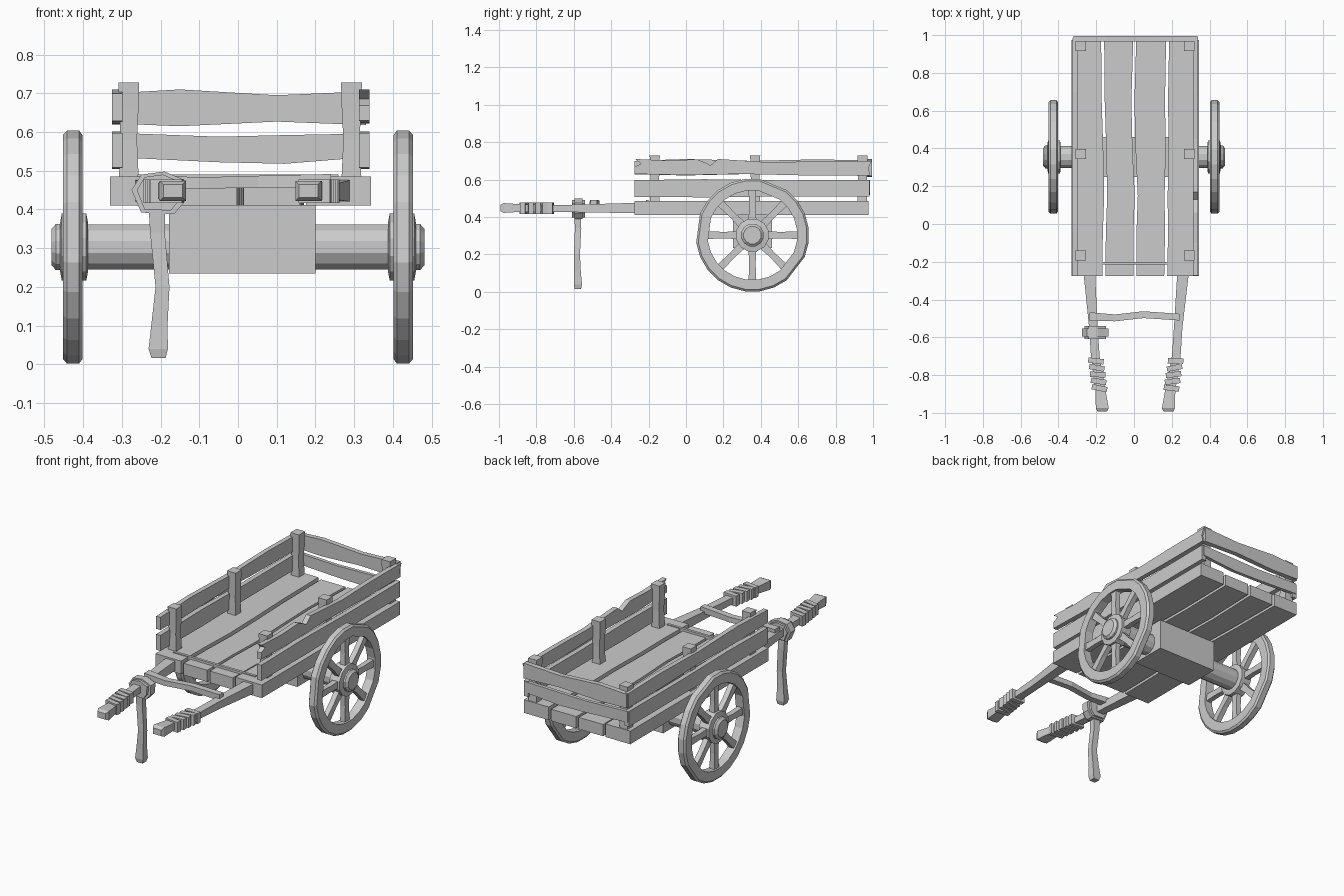
import bpy, bmesh, math, random
from mathutils import Vector, Matrix

if "Cube" in bpy.data.objects:
    bpy.data.objects.remove(bpy.data.objects["Cube"])

random.seed(4)

def finish(name, bm):
    bmesh.ops.recalc_face_normals(bm, faces=bm.faces[:])
    me = bpy.data.meshes.new(name)
    bm.to_mesh(me)
    bm.free()
    ob = bpy.data.objects.new(name, me)
    bpy.context.collection.objects.link(ob)
    return ob

def prism(name, pts, plane, w0, w1):
    """Extrude a 2D outline; plane is 'xy', 'yz' or 'xz', w is the remaining axis."""
    def place(u, v, w):
        return {'xy': (u, v, w), 'yz': (w, u, v), 'xz': (u, w, v)}[plane]
    bm = bmesh.new()
    a = [bm.verts.new(place(u, v, w0)) for u, v in pts]
    b = [bm.verts.new(place(u, v, w1)) for u, v in pts]
    bm.faces.new(a)
    bm.faces.new(b[::-1])
    for i in range(len(a)):
        j = (i + 1) % len(a)
        bm.faces.new((a[i], a[j], b[j], b[i]))
    return finish(name, bm)

def band(stations):
    """Outline from (position, low, high) stations."""
    return [(t, lo) for t, lo, hi in stations] + [(t, hi) for t, lo, hi in reversed(stations)]

def box(name, x0, x1, y0, y1, z0, z1):
    return prism(name, [(x0, y0), (x1, y0), (x1, y1), (x0, y1)], 'xy', z0, z1)

def bar(name, stations, axis):
    """Square-section loft; stations are (centre, width, height), sections square to axis."""
    u, v = {'x': ((0, 1, 0), (0, 0, 1)), 'y': ((1, 0, 0), (0, 0, 1)), 'z': ((1, 0, 0), (0, 1, 0))}[axis]
    u, v = Vector(u), Vector(v)
    bm = bmesh.new()
    rings = [[bm.verts.new(Vector(c) + u * w / 2 * a + v * h / 2 * b)
              for a, b in ((-1, -1), (1, -1), (1, 1), (-1, 1))] for c, w, h in stations]
    for p, q in zip(rings, rings[1:]):
        for i in range(4):
            j = (i + 1) % 4
            bm.faces.new((p[i], p[j], q[j], q[i]))
    bm.faces.new(rings[0])
    bm.faces.new(rings[-1])
    return finish(name, bm)

AY, AZ = 0.355, 0.303   # axle position

def lathe_x(name, prof, n, closed, side, nicks=()):
    """Revolve (x, radius) profile around the axle."""
    bm = bmesh.new()
    rings = []
    for i in range(n):
        a = 2 * math.pi * (i + 0.5) / n
        k = 0.965 if i in nicks else 1
        rings.append([bm.verts.new((side * x, AY + r * k * math.cos(a), AZ + r * k * math.sin(a)))
                      for x, r in prof])
    m = len(prof)
    for i in range(n):
        p, q = rings[i], rings[(i + 1) % n]
        for j in range(m if closed else m - 1):
            k = (j + 1) % m
            bm.faces.new((p[j], p[k], q[k], q[j]))
    if not closed:
        bm.faces.new([r[0] for r in rings])
        bm.faces.new([r[-1] for r in rings])
    return finish(name, bm)

# Wheels, hubs, spokes and axle halves
for side, tag in ((-1, "left"), (1, "right")):
    lathe_x(tag + "_wheel_rim", [(0.402, 0.24), (0.402, 0.292), (0.41, 0.303), (0.442, 0.303),
                                 (0.452, 0.292), (0.452, 0.24)], 24, True, side, (4, 11, 21))
    lathe_x(tag + "_hub", [(0.388, 0.07), (0.392, 0.09), (0.455, 0.09), (0.46, 0.062),
                           (0.47, 0.062), (0.482, 0.048)], 12, False, side)
    lathe_x(tag + "_axle", [(0.15, 0.06), (0.40, 0.06)], 12, False, side)
    for i in range(8):
        s = bar(tag + "_spoke", [((0, 0, 0.06), 0.03, 0.045), ((0, 0, 0.15), 0.03, 0.034),
                                 ((0, 0, 0.25), 0.03, 0.042)], 'z')
        s.data.transform(Matrix.Translation((side * 0.427, AY, AZ)) @ Matrix.Rotation(i * math.pi / 4, 4, 'X'))

# Axle block under the bed
box("axle_block", -0.178, 0.20, 0.25, 0.46, 0.235, 0.412)

# Bed planks with wavy gaps
ys = (-0.275, -0.05, 0.15, 0.4, 0.65, 0.975)
gaps = [(-0.160, -0.157, -0.150, -0.155, -0.163, -0.166),
        (0.006, 0.005, 0.012, 0.0, -0.006, 0.004),
        (0.168, 0.172, 0.17, 0.176, 0.172, 0.178)]
edges = [(-0.33,) * 6] + gaps + [(0.343,) * 6]
for i in range(4):
    l = 0.0 if i == 0 else 0.008
    r = 0.0 if i == 3 else 0.008
    pts = [(a + l, y) for a, y in zip(edges[i], ys)] + \
          [(b - r, y) for b, y in reversed(list(zip(edges[i + 1], ys)))]
    prism("bed_plank", pts, 'xy', 0.41, 0.485 if i in (0, 3) else 0.477)
box("front_sill", -0.26, 0.26, -0.215, -0.2, 0.46, 0.49)

# Corner and middle posts
for x in (-0.282, 0.293):
    for y in (-0.167, 0.37, 0.943):
        bar("post", [((x, y, 0.45), 0.054, 0.054), ((x, y, 0.58), 0.042, 0.046),
                     ((x, y, 0.66), 0.05, 0.05), ((x, y, 0.728), 0.054, 0.054)], 'z')

# Side rails
lower = band([(-0.275, 0.508, 0.597), (0.1, 0.505, 0.602), (0.5, 0.51, 0.596), (0.98, 0.51, 0.598)])
left_up = band([(-0.275, 0.628, 0.7), (0.0, 0.622, 0.71), (0.35, 0.63, 0.7), (0.7, 0.622, 0.708), (0.985, 0.62, 0.702)])
right_up = [(-0.275, 0.63), (0.0, 0.624), (0.3, 0.63), (0.65, 0.622), (0.985, 0.622), (0.975, 0.66),
            (0.992, 0.698), (0.7, 0.698), (0.45, 0.692), (0.17, 0.71), (0.13, 0.675), (0.11, 0.688),
            (0.06, 0.708), (-0.1, 0.702), (-0.272, 0.71), (-0.24, 0.685), (-0.275, 0.668)]
prism("left_lower_rail", lower, 'yz', -0.325, -0.298)
prism("left_upper_rail", left_up, 'yz', -0.325, -0.298)
prism("right_lower_rail", lower, 'yz', 0.312, 0.34)
prism("right_upper_rail", right_up, 'yz', 0.312, 0.34)

# Tail boards
prism("tail_upper_board", band([(-0.32, 0.622, 0.7), (-0.15, 0.615, 0.71), (0.1, 0.627, 0.695),
                                (0.33, 0.618, 0.705)]), 'xz', 0.967, 0.995)
prism("tail_lower_board", band([(-0.32, 0.535, 0.598), (-0.05, 0.522, 0.588), (0.12, 0.518, 0.592),
                                (0.33, 0.535, 0.596)]), 'xz', 0.965, 0.985)

# Handles with wrapped grips
for side, tag, x0, x1 in ((-1, "left", -0.235, -0.168), (1, "right", 0.258, 0.182)):
    xm = x0 + (x1 - x0) * 0.45
    bar(tag + "_handle", [((x0 - side * 0.01, -0.1, 0.44), 0.06, 0.05), ((x0, -0.28, 0.448), 0.06, 0.055),
                          ((xm + side * 0.01, -0.55, 0.446), 0.045, 0.042), ((xm, -0.7, 0.445), 0.046, 0.036),
                          ((x1 + side * 0.01, -0.88, 0.448), 0.054, 0.04), ((x1, -0.975, 0.448), 0.068, 0.052),
                          ((x1, -0.993, 0.448), 0.05, 0.034)], 'y')
    for i in range(5):
        y = -0.725 - i * 0.036
        x = xm + (x1 - xm) * (-0.7 - y) / 0.28
        w = box(tag + "_grip_wrap", -0.041, 0.041, -0.014, 0.014, -0.03, 0.03)
        w.data.transform(Matrix.Translation((x, y, 0.447)) @
                         Matrix.Rotation(random.uniform(-0.22, 0.22), 4, 'Z'))

# Crossbar between handles
bar("handle_crossbar", [((-0.235, -0.49, 0.472), 0.045, 0.035), ((-0.1, -0.497, 0.468), 0.036, 0.03),
                        ((0.05, -0.48, 0.472), 0.036, 0.03), ((0.24, -0.493, 0.474), 0.035, 0.035)], 'x')

# Prop leg and rope binding around the left handle
bar("prop_leg", [((-0.21, -0.58, 0.44), 0.045, 0.035), ((-0.208, -0.577, 0.34), 0.038, 0.034),
                 ((-0.195, -0.583, 0.2), 0.036, 0.032), ((-0.203, -0.58, 0.1), 0.042, 0.036),
                 ((-0.206, -0.578, 0.04), 0.05, 0.044), ((-0.205, -0.578, 0.016), 0.036, 0.034)], 'z')
knot = [(-0.25, 0.392), (-0.165, 0.388), (-0.138, 0.42), (-0.135, 0.475), (-0.19, 0.498), (-0.25, 0.49), (-0.275, 0.45)]
prism("leg_binding", knot, 'xz', -0.595, -0.553)
prism("leg_binding_outer", [(-0.207 + (x + 0.207) * 0.8, 0.447 + (z - 0.447) * 0.85) for x, z in knot], 'xz', -0.61, -0.54)
